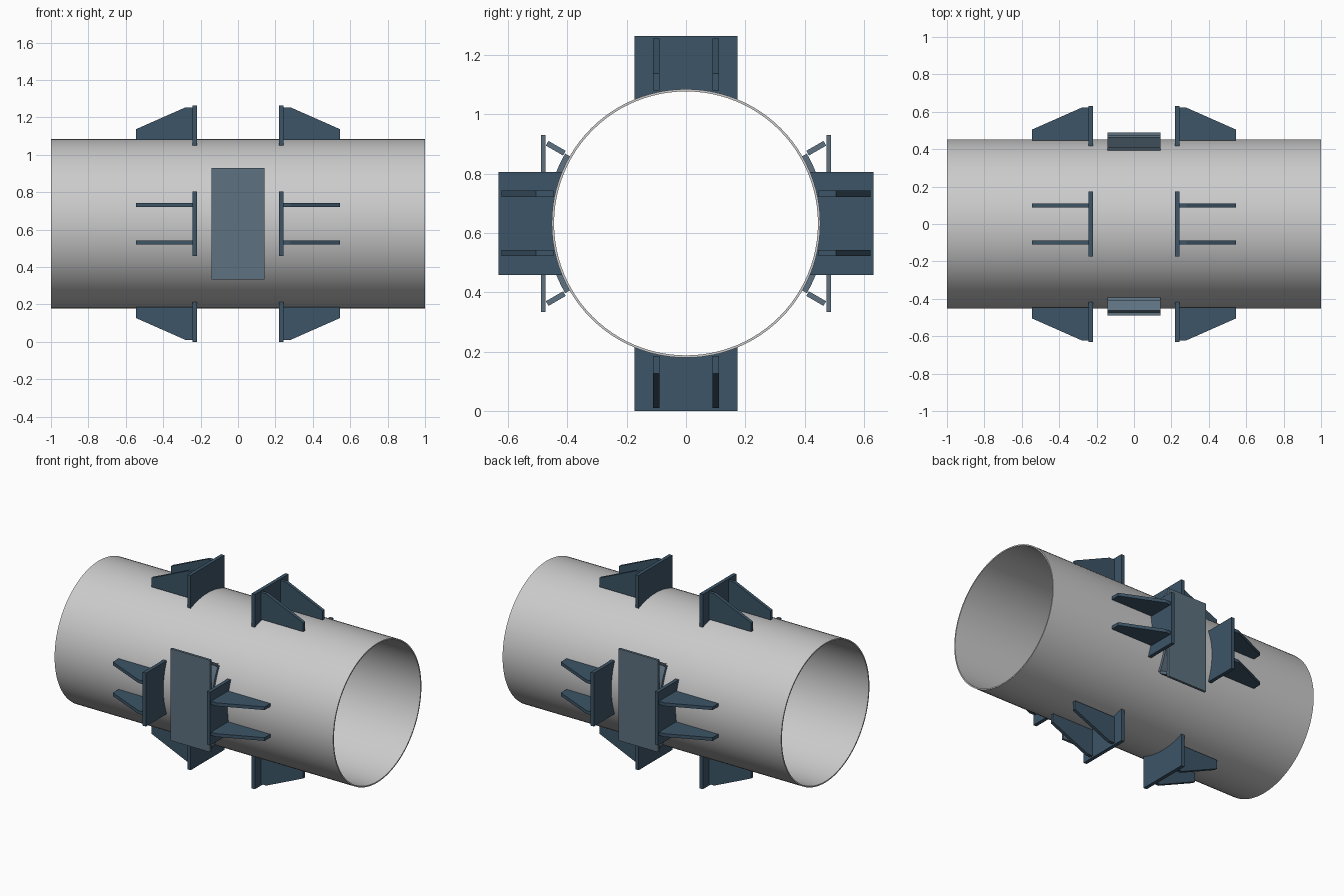
import bpy, bmesh, math
from mathutils import Matrix, Vector

if "Cube" in bpy.data.objects:
    bpy.data.objects.remove(bpy.data.objects["Cube"])

CZ = 0.632           # height of the pipe axis
R_OUT, R_IN = 0.4525, 0.4445


def material(name, rgb):
    m = bpy.data.materials.new(name)
    m.diffuse_color = (*rgb, 1)
    m.use_nodes = True
    m.node_tree.nodes["Principled BSDF"].inputs["Base Color"].default_value = m.diffuse_color
    return m


LUG = material("lug_blue", (0.045, 0.09, 0.135))
PAD = material("bracket_blue", (0.11, 0.165, 0.215))


def prism(name, profile, direction, mat, turn, smooth=False):
    """Extrude a closed profile, rotate it about the pipe axis and place it."""
    bm = bmesh.new()
    face = bm.faces.new([bm.verts.new(p) for p in profile])
    ext = bmesh.ops.extrude_face_region(bm, geom=[face])["geom"]
    bmesh.ops.translate(bm, vec=Vector(direction),
                        verts=[v for v in ext if isinstance(v, bmesh.types.BMVert)])
    # the profile face is kept as the second cap
    if not face.is_valid or len(bm.faces) < len(profile) + 2:
        bm.faces.new([v for v in bm.verts][:len(profile)])
    bm.transform(Matrix.Translation((0, 0, CZ)) @ Matrix.Rotation(turn, 4, "X"))
    bmesh.ops.recalc_face_normals(bm, faces=bm.faces)
    return finish(name, bm, mat, smooth)


def finish(name, bm, mat=None, smooth=False):
    me = bpy.data.meshes.new(name)
    bm.to_mesh(me)
    bm.free()
    ob = bpy.data.objects.new(name, me)
    bpy.context.collection.objects.link(ob)
    if mat:
        me.materials.append(mat)
    if smooth:
        bpy.ops.object.select_all(action="DESELECT")
        ob.select_set(True)
        bpy.context.view_layer.objects.active = ob
        bpy.ops.object.shade_smooth_by_angle(angle=math.radians(30))
    return ob


def arc(r, a0, a1, n):
    """Points (sideways, outward) on an arc measured from the outward direction."""
    angles = [a0 + (a1 - a0) * i / n for i in range(n + 1)]
    return [(r * math.sin(a), r * math.cos(a)) for a in angles]


# Open pipe: a rectangular wall section spun around the x axis
bm = bmesh.new()
N = 96
rings = [[bm.verts.new((x, r * math.cos(2 * math.pi * i / N), CZ + r * math.sin(2 * math.pi * i / N)))
          for i in range(N)] for x, r in ((-1, R_OUT), (1, R_OUT), (1, R_IN), (-1, R_IN))]
for k in range(4):
    a, b = rings[k], rings[(k + 1) % 4]
    for i in range(N):
        j = (i + 1) % N
        bm.faces.new((a[i], a[j], b[j], b[i]))
bmesh.ops.recalc_face_normals(bm, faces=bm.faces)
finish("pipe", bm, smooth=True)

# Lugs: saddle-cut stop plate with two tapered gussets, four around, mirrored along x
HALF = 0.173
edge = math.asin(HALF / 0.451)
saddle = arc(0.451, -edge, edge, 16) + [(HALF, CZ), (-HALF, CZ)]
gusset = [(0.242, 0.447), (0.545, 0.447), (0.545, 0.505), (0.28, 0.622), (0.242, 0.622)]
for q in range(4):
    turn = q * math.pi / 2
    for s in (-1, 1):
        side = f"{q + 1}_{'left' if s < 0 else 'right'}"
        prism("stop_plate_" + side, [(s * 0.219, y, z) for y, z in saddle],
              (s * 0.023, 0, 0), LUG, turn)
        for y in (-0.1, 0.1):
            prism("gusset_" + side, [(s * x, y - 0.0105, z) for x, z in gusset],
                  (0, 0.021, 0), LUG, turn)

# Side brackets: curved pad on the pipe, two radial webs and a flat outer plate
W = 0.1425
A = math.radians(30)
pad = arc(0.452, -A, A, 20) + arc(0.47, A, -A, 20)
plate = [(-0.298, 0.473), (0.298, 0.473), (0.298, 0.489), (-0.298, 0.489)]
web = [(-0.009, 0.473), (0.009, 0.473), (0.009, 0.54), (-0.009, 0.54)]
for label, turn in (("front", math.pi / 2), ("back", -math.pi / 2)):
    for name, prof, t in (("pad", pad, 0), ("plate", plate, 0),
                          ("upper_web", web, A), ("lower_web", web, -A)):
        prism(f"{label}_bracket_{name}", [(-W, y, z) for y, z in prof],
              (2 * W, 0, 0), PAD, turn + t, smooth=name == "pad")
